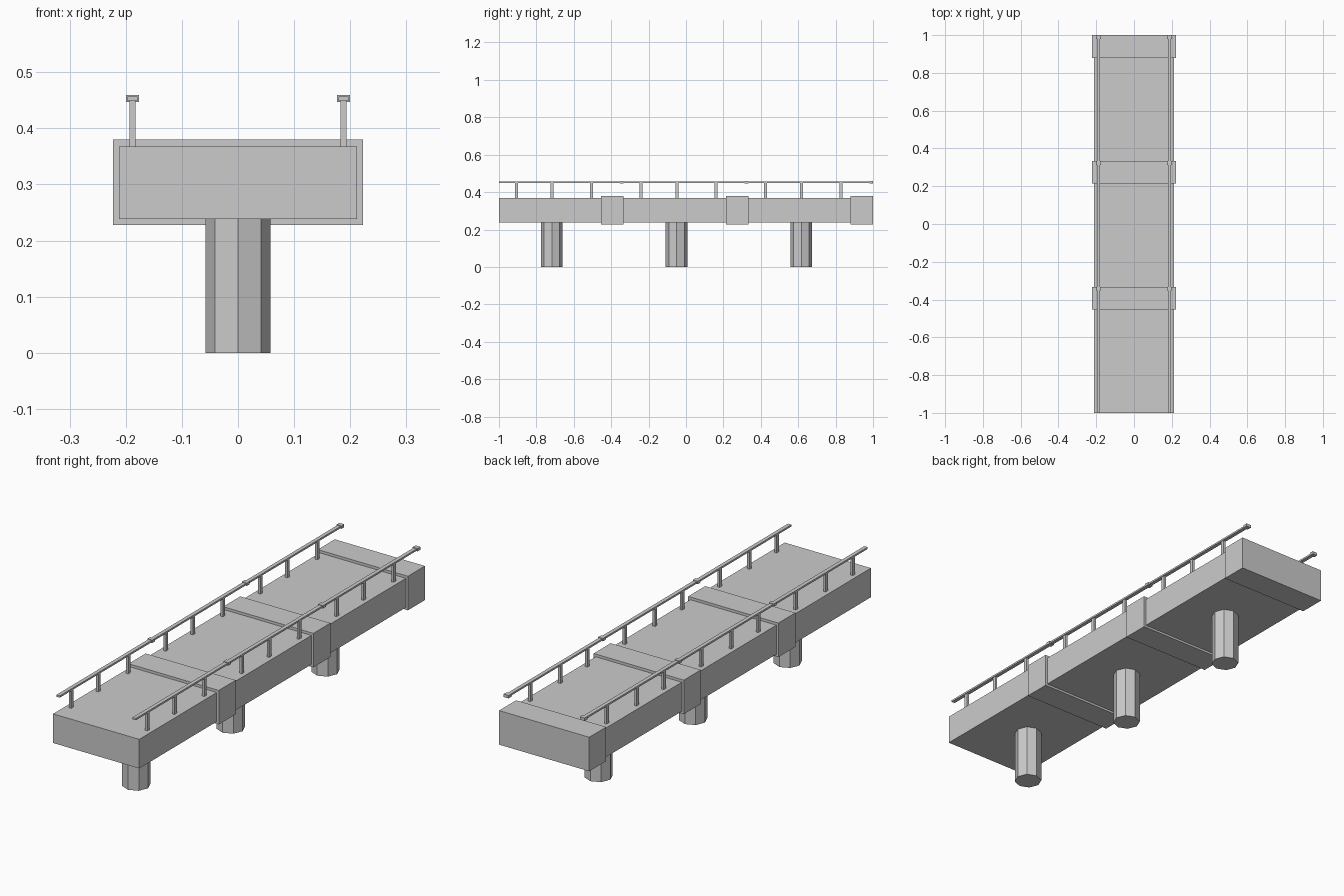
import bpy
import math

if "Cube" in bpy.data.objects:
    bpy.data.objects.remove(bpy.data.objects["Cube"])


def box(name, x, y, z):
    """Box from (min, max) ranges on each axis."""
    bpy.ops.mesh.primitive_cube_add(size=1, location=[(a + b) / 2 for a, b in (x, y, z)])
    ob = bpy.context.object
    ob.name = name
    ob.scale = [b - a for a, b in (x, y, z)]
    bpy.ops.object.transform_apply(location=False, rotation=False, scale=True)
    return ob


SPAN = 2 / 3

for i in range(3):
    start = -1 + i * SPAN
    end = start + SPAN

    # Deck slab and the raised collar at its far end
    box(f"deck_{i}", (-0.2125, 0.2125), (start, end - 0.12), (0.238, 0.368))
    box(f"collar_{i}", (-0.2225, 0.2225), (end - 0.12, end), (0.228, 0.38))

    # Octagonal pillar
    bpy.ops.mesh.primitive_cylinder_add(vertices=8, radius=0.058, depth=0.24,
                                        location=(0, start + 0.283, 0.12))
    bpy.context.object.name = f"pillar_{i}"

    # Handrails on both sides
    for side, cx in (("left", -0.188), ("right", 0.188)):
        def across(w):
            return (cx - w / 2, cx + w / 2)

        box(f"handrail_{side}_{i}", across(0.017), (start, end), (0.449, 0.457))
        box(f"rail_sleeve_{side}_{i}", across(0.024), (end - 0.02, end), (0.4465, 0.4595))
        for j, off in enumerate((0.093, 0.284, 0.495)):
            y = start + off
            box(f"rail_post_{side}_{i}_{j}", across(0.011), (y - 0.008, y + 0.008), (0.366, 0.451))
